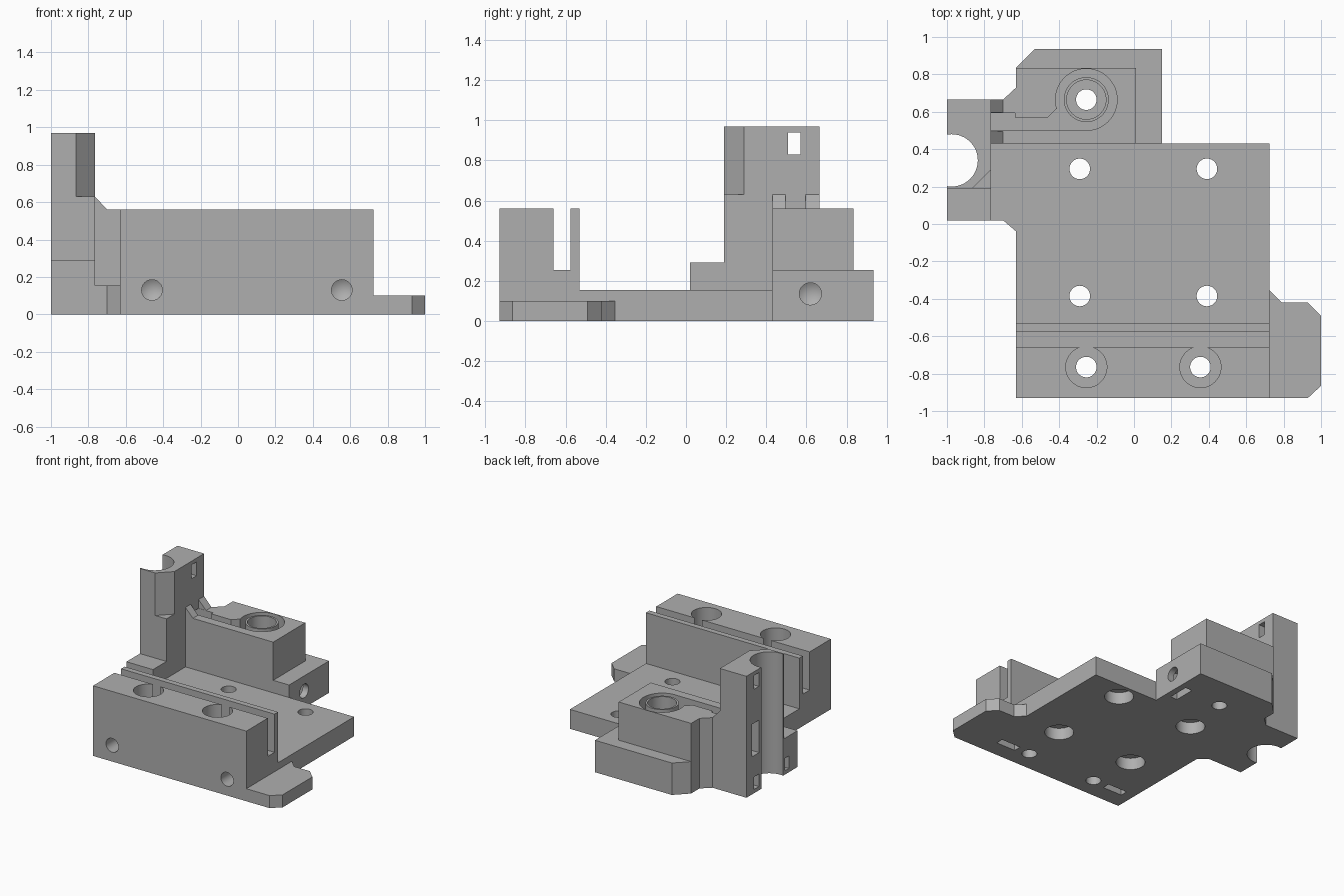
import bpy
import bmesh
import math
from mathutils import Vector

cube = bpy.data.objects.get("Cube")
if cube:
    bpy.data.objects.remove(cube, do_unlink=True)

grey = bpy.data.materials.new("plain_grey")
grey.use_nodes = True
colour = (0.43, 0.43, 0.43, 1)
grey.diffuse_color = colour
grey.node_tree.nodes["Principled BSDF"].inputs["Base Color"].default_value = colour


def finish(name, bm):
    bmesh.ops.recalc_face_normals(bm, faces=bm.faces)
    mesh = bpy.data.meshes.new(name)
    bm.to_mesh(mesh)
    bm.free()
    mesh.materials.append(grey)
    ob = bpy.data.objects.new(name, mesh)
    bpy.context.scene.collection.objects.link(ob)
    return ob


def prism(name, points, lo, hi, axis="Z"):
    """Extrude a flat outline along one axis; X takes (y, z), Y takes (x, z)."""
    place = {"X": lambda p, t: (t, p[0], p[1]),
             "Y": lambda p, t: (p[0], t, p[1]),
             "Z": lambda p, t: (p[0], p[1], t)}[axis]
    bm = bmesh.new()
    face = bm.faces.new([bm.verts.new(place(p, lo)) for p in points])
    ext = bmesh.ops.extrude_face_region(bm, geom=[face])
    move = Vector(place((0, 0), hi - lo))
    bmesh.ops.translate(bm, vec=move, verts=[g for g in ext["geom"] if isinstance(g, bmesh.types.BMVert)])
    return finish(name, bm)


def box(name, x, y, z):
    return prism(name, [(x[0], y[0]), (x[1], y[0]), (x[1], y[1]), (x[0], y[1])], *z)


def disc(centre, radius, count=48):
    return [(centre[0] + radius * math.cos(math.tau * i / count),
             centre[1] + radius * math.sin(math.tau * i / count)) for i in range(count)]


def hole(centre, radius, lo, hi, axis="Z"):
    return prism("hole_cutter", disc(centre, radius), lo, hi, axis)


def drill(mouth, direction, radius, depth):
    """Blind round hole with a pointed end."""
    bm = bmesh.new()
    d = Vector(direction)
    side = d.orthogonal().normalized()
    up = d.cross(side)
    rim = [side * x + up * y for x, y in disc((0, 0), radius, 32)]
    start = [bm.verts.new(Vector(mouth) - d * 0.05 + r) for r in rim]
    end = [bm.verts.new(Vector(mouth) + d * depth + r) for r in rim]
    tip = bm.verts.new(Vector(mouth) + d * (depth + radius * 0.6))
    bm.faces.new(start)
    for i in range(len(rim)):
        j = (i + 1) % len(rim)
        bm.faces.new((start[i], start[j], end[j], end[i]))
        bm.faces.new((end[i], end[j], tip))
    return finish("drill_cutter", bm)


def cut(ob, cutters):
    bpy.context.view_layer.objects.active = ob
    for c in cutters:
        mod = ob.modifiers.new("cut", "BOOLEAN")
        mod.operation = "DIFFERENCE"
        mod.solver = "EXACT"
        mod.object = c
        bpy.ops.object.modifier_apply(modifier=mod.name)
        bpy.data.objects.remove(c, do_unlink=True)
    bpy.ops.object.select_all(action="DESELECT")
    ob.select_set(True)
    bpy.ops.object.shade_smooth_by_angle(angle=math.radians(25))


BOLT = 0.055
LEFT, RIGHT = -0.63, 0.725
WALL = -0.765          # inner face of the tower
TOP = 0.56
SEAT = (-0.255, 0.665)
FLOOR = 0.3            # bottom of the spring seat and its channel

# Base plate with four bolts, heads sunk from below
base = prism("base_plate", [(LEFT, -0.53), (RIGHT, -0.53), (RIGHT, 0.43), (WALL, 0.43),
                            (WALL, 0.02), (-0.70, 0.02), (LEFT, -0.04)], 0, 0.155)
cutters = []
for x in (-0.29, 0.39):
    for y in (-0.385, 0.295):
        cutters += [hole((x, y), BOLT, -0.1, 0.3), hole((x, y), 0.106, -0.1, 0.095)]
cut(base, cutters)

# Front clamp block with belt slot, bolt wells, drilled front and nut slots
clamp = prism("clamp_block", [(-0.93, 0), (-0.53, 0), (-0.53, TOP), (-0.575, TOP), (-0.575, 0.255),
                              (-0.66, 0.255), (-0.66, TOP), (-0.93, TOP)], LEFT, RIGHT, "X")
cutters = []
for x in (-0.255, 0.355):
    cutters += [hole((x, -0.765), BOLT, -0.1, 0.4), hole((x, -0.765), 0.11, 0.255, 0.7)]
for x in (-0.46, 0.555):
    cutters += [drill((x, -0.93, 0.13), (0, 1, 0), BOLT, 0.24),
                box("nut_cutter", (x - 0.085, x + 0.085), (-0.795, -0.735), (-0.1, 0.21))]
cut(clamp, cutters)

# Low tab at the left end
prism("end_tab", [(RIGHT, -0.93), (0.93, -0.93), (1, -0.865), (1, -0.49), (0.93, -0.42),
                  (0.79, -0.42), (RIGHT, -0.355)], 0, 0.10)

# Back block, lower step
lower = prism("back_block_lower", [(WALL, 0.43), (0.15, 0.43), (0.15, 0.935), (-0.53, 0.935),
                                   (LEFT, 0.835), (LEFT, 0.73), (-0.70, 0.665), (WALL, 0.665)], 0, 0.255)
cut(lower, [hole(SEAT, BOLT, -0.1, 0.4),
            drill((0.15, 0.62, 0.135), (-1, 0, 0), BOLT, 0.22),
            box("nut_cutter", (0.04, 0.10), (0.535, 0.705), (-0.1, 0.215))])

# Back block, upper step with round seat and side channel
upper = prism("back_block_upper", [(WALL, 0.43), (0.01, 0.43), (0.01, 0.835), (LEFT, 0.835),
                                   (LEFT, 0.73), (-0.70, 0.665), (WALL, 0.665)], 0.255, TOP)
channel = prism("channel_cutter", [(-0.9, 0.501), (-0.255, 0.501), (-0.255, 0.615), (-0.415, 0.615),
                                   (-0.46, 0.57), (-0.635, 0.57), (-0.635, 0.593), (-0.9, 0.593)], FLOOR, 0.7)
cut(upper, [channel, hole(SEAT, 0.165, FLOOR, 0.7), hole(SEAT, BOLT, 0.1, 0.7)])

# Thin tube standing in the seat
tube = prism("seat_tube", disc(SEAT, 0.12), FLOOR, TOP)
cut(tube, [hole(SEAT, 0.105, 0.2, 0.7)])

# Small braces between block and tower
for name, y0, y1 in (("front_brace", 0.43, 0.495), ("rear_brace", 0.595, 0.665)):
    prism(name, [(WALL, TOP), (-0.70, TOP), (WALL, 0.63)], y0, y1, "Y")

# Tower with half-round rod groove, chamfered corner, tie slots and channel exit
tower = prism("rod_tower", [(0.02, 0), (0.665, 0), (0.665, 0.97), (0.19, 0.97),
                            (0.19, 0.29), (0.02, 0.29)], -1, WALL, "X")
cut(tower, [
    hole((-0.975, 0.34), 0.14, -0.1, 1.1),
    prism("corner_cutter", [(-0.885, 0.17), (-0.745, 0.17), (-0.745, 0.31)], 0.63, 1.1),
    box("tie_cutter", (-1.1, -0.7), (0.508, 0.57), (0.83, 0.94)),
    box("tie_cutter", (-1.1, -0.82), (0.508, 0.57), (0.03, 0.13)),
    box("tie_cutter", (-1.1, -0.82), (0.13, 0.18), (0.03, 0.13)),
    box("exit_cutter", (-1.1, -0.7), (0.505, 0.593), (FLOOR, TOP)),
])
